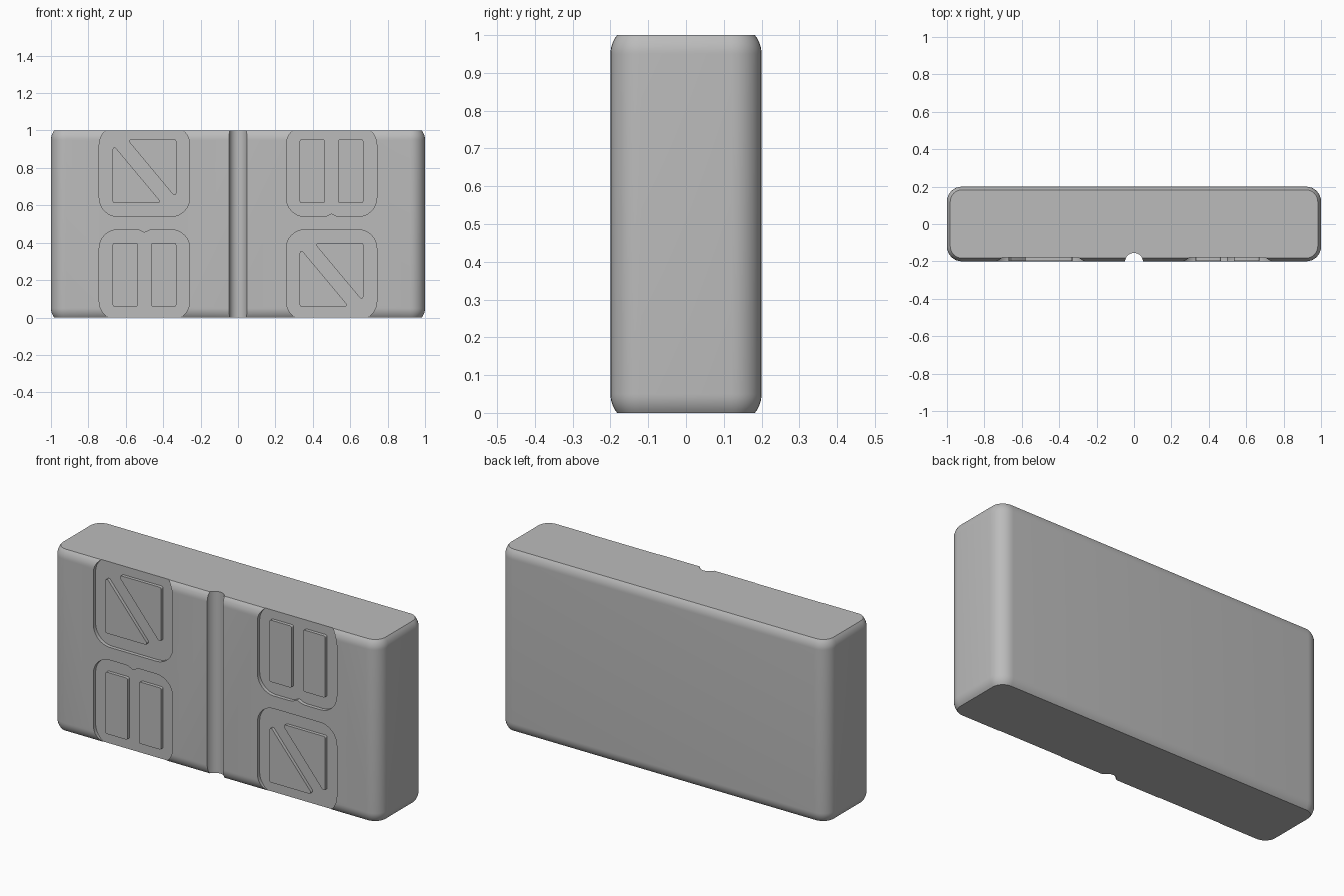
import bpy
import bmesh
from math import cos, sin, pi, radians, sqrt
from mathutils import Vector

if "Cube" in bpy.data.objects:
    bpy.data.objects.remove(bpy.data.objects["Cube"], do_unlink=True)

grey = bpy.data.materials.new("plain grey")
grey.use_nodes = True
colour = (0.5, 0.5, 0.5, 1)
grey.diffuse_color = colour
grey.node_tree.nodes["Principled BSDF"].inputs["Base Color"].default_value = colour

FRONT = -0.2      # front face
FLOOR = -0.18     # floor of the sunken panels


def finish(name, bm):
    bmesh.ops.recalc_face_normals(bm, faces=bm.faces)
    mesh = bpy.data.meshes.new(name)
    bm.to_mesh(mesh)
    bm.free()
    obj = bpy.data.objects.new(name, mesh)
    bpy.context.collection.objects.link(obj)
    mesh.materials.append(grey)
    return obj


def rounded(points, radius, steps=8):
    """Round each corner of a convex outline with an arc of the given radius."""
    pts = [Vector(p) for p in points]
    out = []
    for i, p in enumerate(pts):
        a = (pts[i - 1] - p).normalized()
        b = (pts[(i + 1) % len(pts)] - p).normalized()
        half = a.angle(b) / 2
        mid = (a + b).normalized()
        centre = p + mid * radius / sin(half)
        side = (a - mid * a.dot(mid)).normalized()
        sweep = pi / 2 - half
        for k in range(steps + 1):
            t = sweep * (1 - 2 * k / steps)
            out.append(centre + radius * (side * sin(t) - mid * cos(t)))
    return out


def rect(x0, x1, z0, z1):
    return [(x0, z0), (x1, z0), (x1, z1), (x0, z1)]


def prism(name, outline, y0, y1):
    """Extrude an x-z outline along y."""
    bm = bmesh.new()
    rings = [[bm.verts.new((p[0], y, p[1])) for p in outline] for y in (y0, y1)]
    skin(bm, rings)
    return finish(name, bm)


def skin(bm, rings):
    for low, high in zip(rings, rings[1:]):
        for i in range(len(low)):
            bm.faces.new((low[i - 1], low[i], high[i], high[i - 1]))
    bm.faces.new(rings[0])
    bm.faces.new(rings[-1])


def cut(target, cutter):
    mod = target.modifiers.new("cut", 'BOOLEAN')
    mod.operation = 'DIFFERENCE'
    mod.solver = 'EXACT'
    mod.object = cutter
    bpy.context.view_layer.update()
    bpy.context.view_layer.objects.active = target
    bpy.ops.object.modifier_apply(modifier=mod.name)
    bpy.data.objects.remove(cutter, do_unlink=True)


# Body: rounded plan, with partial round-overs at top and bottom
R = 0.08
DROP, STEPS = 0.05, 6
levels = []
for k in range(STEPS + 1):
    rise = DROP * k / STEPS
    levels.append((1 - DROP + rise, R - sqrt(R * R - rise * rise)))
levels = [(1 - z, inset) for z, inset in reversed(levels)] + levels
bm = bmesh.new()
rings = []
for z, inset in levels:
    x, y = 1 - inset, 0.2 - inset
    outline = rounded(rect(-x, x, -y, y), R - inset)
    rings.append([bm.verts.new((p.x, p.y, z)) for p in outline])
skin(bm, rings)
body = finish("body", bm)

# Central groove
bpy.ops.mesh.primitive_cylinder_add(vertices=32, radius=0.048, depth=1.4,
                                    location=(0, FRONT - 0.003, 0.5))
groove = bpy.context.object
groove.data.materials.append(grey)
cut(body, groove)

# Sunken panels and the raised plates inside them
S, P = 0.242, 0.17
bars = [rect(-P, -0.035, -P, P), rect(0.035, P, -P, P)]
wedges = [[(-P, 0.145), (-P, -P), (0.093, -P)], [(P, -0.145), (P, P), (-0.093, P)]]
panels = [("upper_right", -0.5, 0.782, wedges, 0), ("lower_right", -0.5, 0.228, bars, 1),
          ("upper_left", 0.5, 0.782, bars, -1), ("lower_left", 0.5, 0.228, wedges, 0)]
plates = []
for name, cx, cz, shapes, notch in panels:
    outline = [(p.x, p.y) for p in rounded(rect(-S, S, -S, S), 0.1)]
    if notch:
        # Small curved dip in the middle of the inner edge
        dip = [(0.045, S), (0.025, S - 0.004), (0, S - 0.016),
               (-0.025, S - 0.004), (-0.045, S)]
        half = len(outline) * 3 // 4
        outline = outline[:half] + dip + outline[half:]
        outline = [(x * notch, z * notch) for x, z in outline]
    outline = [(cx + x, cz + z) for x, z in outline]
    cut(body, prism("panel_cutter", outline, FLOOR, -0.4))
    for i, shape in enumerate(shapes):
        pts = rounded([(cx + x, cz + z) for x, z in shape], 0.01, 4)
        plates.append(prism(f"{name}_plate_{i + 1}", pts, FLOOR + 0.005, FRONT + 0.002))

# Smooth the rounded surfaces, keep the edges crisp
bpy.ops.object.select_all(action='DESELECT')
for obj in [body] + plates:
    obj.select_set(True)
bpy.context.view_layer.objects.active = body
bpy.ops.object.shade_smooth_by_angle(angle=radians(30))
